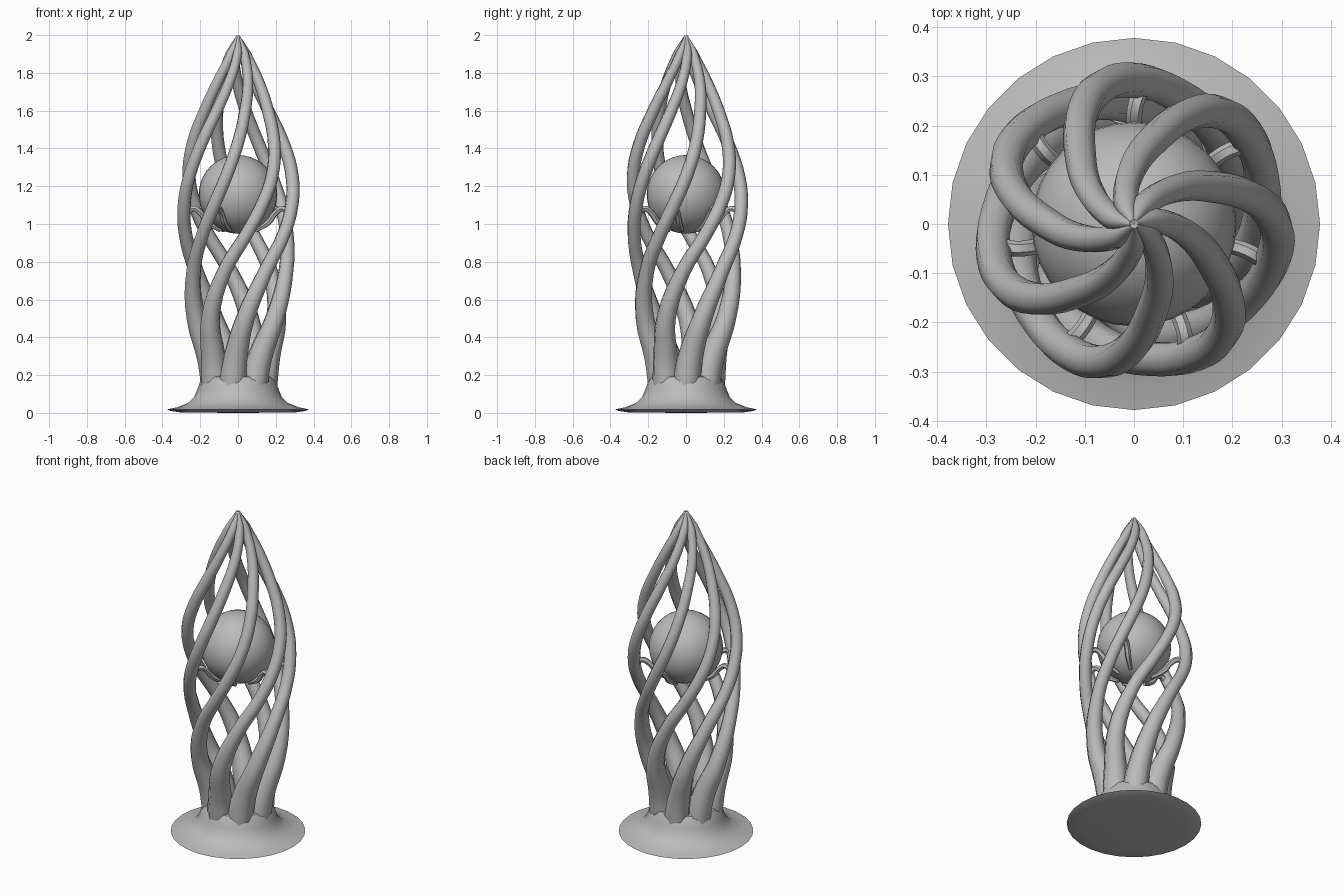
import bpy, bmesh, math

if "Cube" in bpy.data.objects:
    bpy.data.objects.remove(bpy.data.objects["Cube"])

COUNT = 7
STEP = 2 * math.pi / COUNT

grey = bpy.data.materials.new("stone grey")
grey.diffuse_color = (0.5, 0.5, 0.5, 1)
grey.use_nodes = True
grey.node_tree.nodes["Principled BSDF"].inputs["Base Color"].default_value = grey.diffuse_color


def finish(obj, angle=50):
    obj.data.materials.clear()
    obj.data.materials.append(grey)
    bpy.ops.object.select_all(action='DESELECT')
    obj.select_set(True)
    bpy.context.view_layer.objects.active = obj
    bpy.ops.object.shade_smooth_by_angle(angle=math.radians(angle))


def tube(name, points, turn, sides_res, steps):
    """Tapered tube through (angle in degrees, distance, height, thickness) points."""
    curve = bpy.data.curves.new(name, 'CURVE')
    curve.dimensions = '3D'
    curve.bevel_depth = 1.0
    curve.bevel_resolution = sides_res
    curve.resolution_u = steps
    curve.use_fill_caps = True
    spline = curve.splines.new('BEZIER')
    spline.bezier_points.add(len(points) - 1)
    for p, (deg, dist, z, thick) in zip(spline.bezier_points, points):
        a = math.radians(deg) + turn
        p.co = (dist * math.cos(a), dist * math.sin(a), z)
        p.radius = thick
        p.handle_left_type = p.handle_right_type = 'AUTO'
    obj = bpy.data.objects.new(name, curve)
    bpy.context.collection.objects.link(obj)
    bpy.ops.object.select_all(action='DESELECT')
    obj.select_set(True)
    bpy.context.view_layer.objects.active = obj
    bpy.ops.object.convert(target='MESH')
    finish(bpy.context.view_layer.objects.active)


# Spiralling strands: thick feet, bulging middle, meeting at the tip
strand = [
    (-92, 0.125, 0.06, 0.075), (-88, 0.138, 0.18, 0.075),
    (-81, 0.160, 0.30, 0.067), (-67, 0.221, 0.50, 0.052),
    (-42, 0.254, 0.75, 0.040), (-16, 0.279, 0.95, 0.036),
    (0, 0.292, 1.10, 0.036), (13, 0.287, 1.25, 0.035),
    (25, 0.248, 1.42, 0.034), (38, 0.177, 1.60, 0.032),
    (53, 0.113, 1.75, 0.029), (73, 0.045, 1.90, 0.025),
    (95, 0.004, 1.995, 0.006),
]
# Hooked arm reaching from a strand to the underside of the ball
arm = [
    (-4, 0.280, 1.055, 0.017), (-1, 0.245, 1.082, 0.016),
    (0, 0.208, 1.062, 0.016), (0, 0.165, 1.008, 0.016),
    (0, 0.095, 0.965, 0.011),
]
for i in range(COUNT):
    turn = math.pi / 2 + i * STEP
    tube(f"strand_{i + 1}", strand, turn, 2, 4)
    tube(f"ball_arm_{i + 1}", arm, turn, 1, 4)

# Ball held in the cage
bpy.ops.mesh.primitive_uv_sphere_add(segments=32, ring_count=20, radius=0.208,
                                     location=(0, 0, 1.157))
ball = bpy.context.object
ball.name = "ball"
finish(ball)

# Flared base, revolved from a profile
profile = [(0, 0), (0.30, 0.002), (0.355, 0.01), (0.378, 0.018), (0.32, 0.03),
           (0.265, 0.052), (0.232, 0.085), (0.215, 0.125), (0.203, 0.16),
           (0.185, 0.19), (0.13, 0.205), (0, 0.205)]
bm = bmesh.new()
verts = [bm.verts.new((r, 0, z)) for r, z in profile]
edges = [bm.edges.new(pair) for pair in zip(verts, verts[1:])]
bmesh.ops.spin(bm, geom=verts + edges, axis=(0, 0, 1), cent=(0, 0, 0),
               angle=2 * math.pi, steps=28, use_duplicate=False)
bmesh.ops.remove_doubles(bm, verts=bm.verts, dist=0.0005)
bmesh.ops.recalc_face_normals(bm, faces=bm.faces)
mesh = bpy.data.meshes.new("base")
bm.to_mesh(mesh)
bm.free()
base = bpy.data.objects.new("base", mesh)
bpy.context.collection.objects.link(base)
finish(base, 40)
